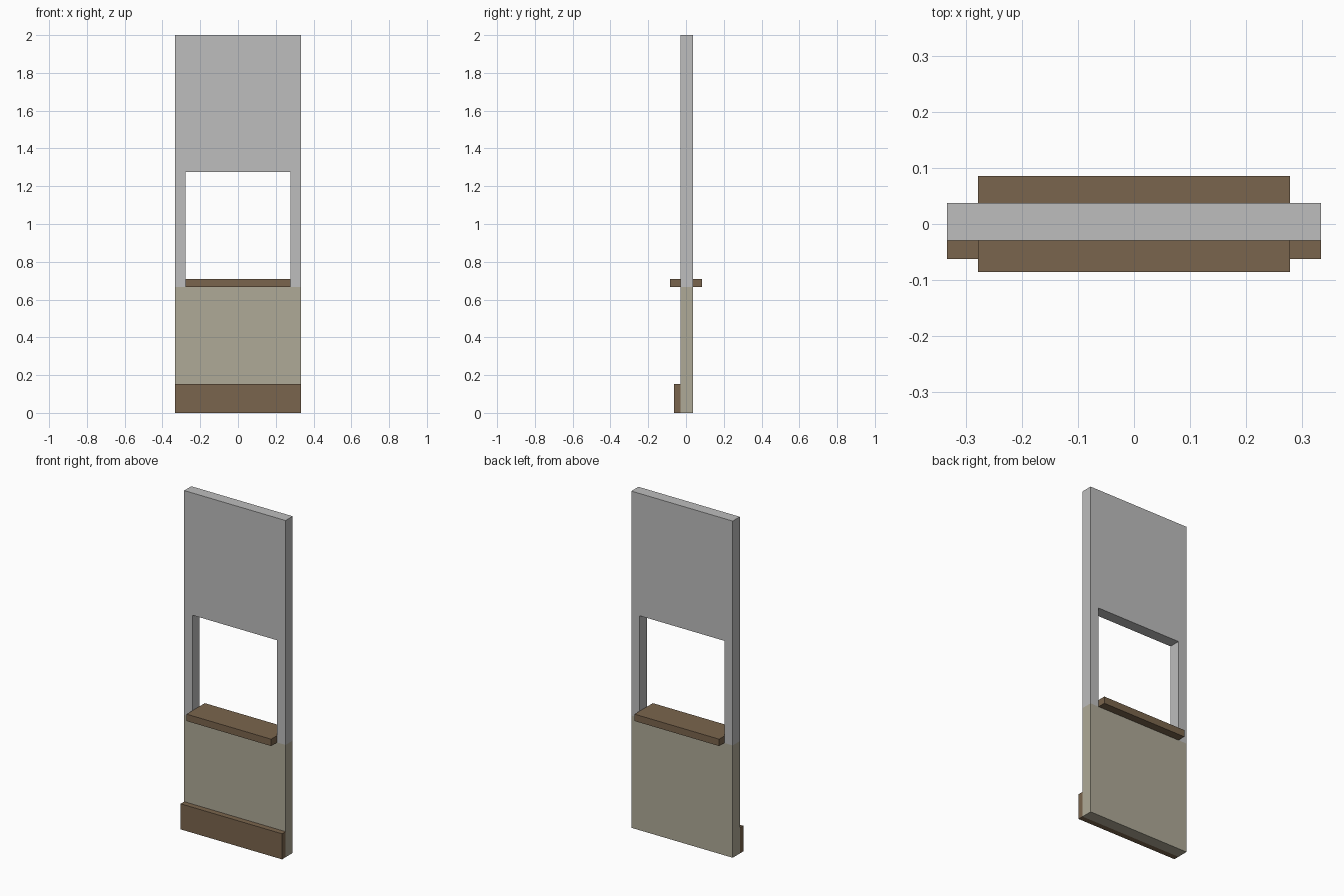
import bpy, bmesh
from mathutils import Vector

if "Cube" in bpy.data.objects:
    bpy.data.objects.remove(bpy.data.objects["Cube"])


def material(name, rgb):
    m = bpy.data.materials.new(name)
    m.diffuse_color = (*rgb, 1)
    m.use_nodes = True
    m.node_tree.nodes["Principled BSDF"].inputs["Base Color"].default_value = m.diffuse_color
    return m


GREY = material("light grey plaster", (0.509, 0.509, 0.509))
BEIGE = material("beige lower wall", (0.429, 0.399, 0.309))
BROWN = material("brown wood", (0.195, 0.130, 0.074))

HALF_W, HALF_OPEN = 0.3333, 0.278       # wall and opening half widths
SEAM, OPEN_TOP, HEIGHT = 0.667, 1.274, 2.0
FRONT, BACK = -0.0292, 0.0375           # wall faces in y


def finish(name, bm, mats):
    bmesh.ops.recalc_face_normals(bm, faces=bm.faces)
    me = bpy.data.meshes.new(name)
    bm.to_mesh(me)
    bm.free()
    for m in mats:
        me.materials.append(m)
    ob = bpy.data.objects.new(name, me)
    bpy.context.collection.objects.link(ob)
    return ob


def box(name, lo, hi, mat):
    bm = bmesh.new()
    bmesh.ops.create_cube(bm, size=1)
    lo, hi = Vector(lo), Vector(hi)
    for v in bm.verts:
        v.co = (lo + hi) / 2 + v.co * (hi - lo)
    return finish(name, bm, [mat])


# Wall panel: a grid of cells with the opening left out, extruded to thickness
bm = bmesh.new()
xs = [-HALF_W, -HALF_OPEN, HALF_OPEN, HALF_W]
zs = [0, SEAM, OPEN_TOP, HEIGHT]
grid = [[bm.verts.new((x, FRONT, z)) for x in xs] for z in zs]
for r in range(3):
    for c in range(3):
        if (r, c) != (1, 1):
            bm.faces.new((grid[r][c], grid[r][c + 1], grid[r + 1][c + 1], grid[r + 1][c]))
ext = bmesh.ops.extrude_face_region(bm, geom=bm.faces[:], use_keep_orig=True)
moved = [g for g in ext["geom"] if isinstance(g, bmesh.types.BMVert)]
bmesh.ops.translate(bm, verts=moved, vec=(0, BACK - FRONT, 0))
# Beige below the seam, grey above
for f in bm.faces:
    f.material_index = 1 if f.calc_center_median().z < SEAM - 0.001 else 0
finish("wall_panel", bm, [GREY, BEIGE])

# Counter shelf lying in the opening, overhanging both sides
box("counter_shelf", (-HALF_OPEN, -0.0856, SEAM), (HALF_OPEN, 0.0856, 0.708), BROWN)

# Baseboard along the front
box("baseboard", (-HALF_W, -0.0625, 0), (HALF_W, FRONT, 0.152), BROWN)
